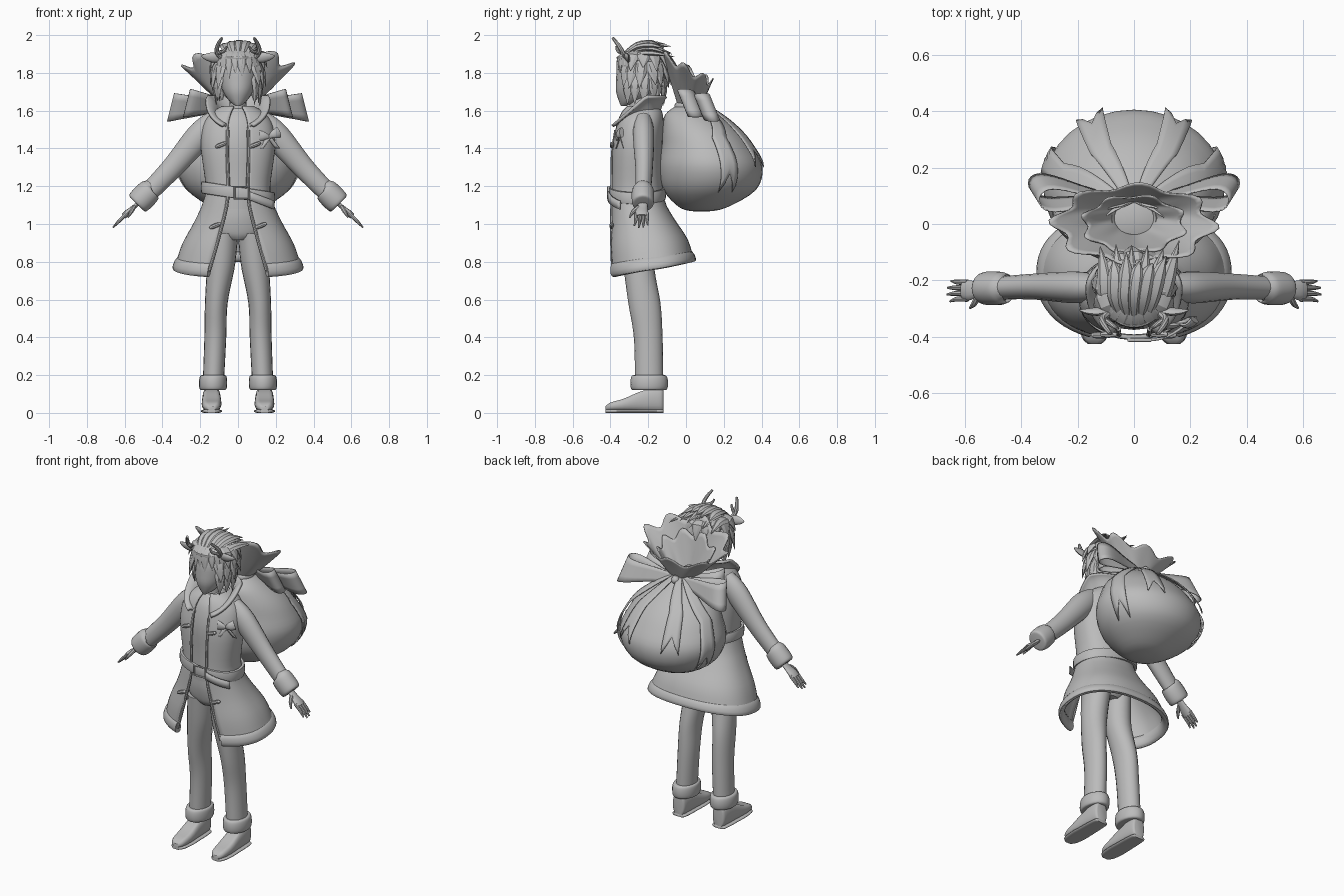
import bpy, bmesh, math, random
from math import sin, cos, pi
from mathutils import Vector

random.seed(4)
if "Cube" in bpy.data.objects:
    bpy.data.objects.remove(bpy.data.objects["Cube"])

grey = bpy.data.materials.new("plain_grey")
grey.use_nodes = True
grey.diffuse_color = (0.5, 0.5, 0.5, 1)
grey.node_tree.nodes["Principled BSDF"].inputs["Base Color"].default_value = grey.diffuse_color
SIDES = (("left", 1), ("right", -1))


def surf(name, f, nu, nv, close_u=False, close_v=False, cap=False, solid=0, angle=40):
    """Build a surface from f(u, v) with u and v from 0 to 1."""
    bm = bmesh.new()
    ru, rv = nu + (not close_u), nv + (not close_v)
    grid = [[bm.verts.new(f(i / nu, j / nv)) for j in range(rv)] for i in range(ru)]
    for i in range(nu):
        for j in range(nv):
            a, b = (i + 1) % ru, (j + 1) % rv
            bm.faces.new((grid[i][j], grid[a][j], grid[a][b], grid[i][b]))
    bmesh.ops.remove_doubles(bm, verts=bm.verts, dist=0.0001)
    if cap:
        bmesh.ops.holes_fill(bm, edges=bm.edges, sides=0)
    bmesh.ops.recalc_face_normals(bm, faces=bm.faces)
    mesh = bpy.data.meshes.new(name)
    bm.to_mesh(mesh)
    bm.free()
    mesh.materials.append(grey)
    ob = bpy.data.objects.new(name, mesh)
    bpy.context.collection.objects.link(ob)
    bpy.ops.object.select_all(action='DESELECT')
    ob.select_set(True)
    bpy.context.view_layer.objects.active = ob
    bpy.ops.object.shade_smooth_by_angle(angle=math.radians(angle))
    if solid:
        mod = ob.modifiers.new("thickness", 'SOLIDIFY')
        mod.thickness, mod.offset = solid, 0


def spline(keys, t):
    """Smooth interpolation through evenly spaced keys."""
    x = min(max(t, 0), 1) * (len(keys) - 1)
    i = min(int(x), len(keys) - 2)
    w = x - i
    p = [Vector(keys[min(max(k, 0), len(keys) - 1)]) for k in range(i - 1, i + 3)]
    return p[1] + 0.5 * w * (p[2] - p[0] + w * (2 * p[0] - 5 * p[1] + 4 * p[2] - p[3]
                             + w * (3 * (p[1] - p[2]) + p[3] - p[0])))


def power(x, e):
    return math.copysign(abs(x) ** e, x)


def loft(name, keys, n=20, steps=18):
    """Stack ellipses given as (z, x, y, x radius, y radius)."""
    def f(u, v):
        z, x, y, rx, ry = spline(keys, u)
        return x + rx * sin(2 * pi * v), y - ry * cos(2 * pi * v), z
    surf(name, f, steps, n, close_v=True, cap=True)


def tube(name, keys, n=10, steps=8, flat=1.0, ref=(0.03, 1, 0.02), angle=40):
    """Sweep an ellipse, flattened along ref, through (x, y, z, radius) keys."""
    def f(u, v):
        t = (spline(keys, u + 0.02) - spline(keys, u - 0.02)).xyz.normalized()
        a = t.cross(Vector(ref)).normalized()
        k = spline(keys, u)
        return k.xyz + k.w * (a * cos(2 * pi * v) + t.cross(a) * flat * sin(2 * pi * v))
    surf(name, f, steps, n, close_v=True, cap=True, angle=angle)


# Legs, trouser cuffs and shoes
def shoe_part(name, s, keys, grow, low, high):
    def f(u, v):
        y, w, h = spline(keys, u)
        z = low + (min(h, high) - low) * min(max(0.5 + 0.6 * sin(2 * pi * v), 0), 1)
        return s * 0.14 + (w + grow) * power(cos(2 * pi * v), .6), y, z
    surf(name, f, 16, 24, close_v=True, cap=True)


SHOE = [(-.425, .02, .035), (-.4, .042, .055), (-.33, .052, .075), (-.25, .05, .11),
        (-.18, .048, .13), (-.13, .042, .13), (-.12, .03, .12)]
for side, s in SIDES:
    loft(side + "_trouser_leg", [(.17, s * .13, -.195, .056, .075), (.4, s * .12, -.2, .058, .076),
         (.58, s * .115, -.22, .06, .085), (.78, s * .09, -.25, .074, .082), (.95, s * .075, -.25, .076, .1)])
    loft(side + "_trouser_cuff", [(.12, s * .132, -.195, .05, .07), (.125, s * .132, -.195, .07, .094),
         (.16, s * .132, -.195, .075, .1), (.195, s * .131, -.195, .069, .092), (.2, s * .13, -.195, .05, .07)])
    shoe_part(side + "_shoe", s, SHOE, 0, .015, 1)
    shoe_part(side + "_sole", s, SHOE, .004, 0, .018)
loft("hips", [(.915, 0, -.25, .07, .08), (.95, 0, -.25, .145, .1), (1.03, 0, -.255, .15, .11), (1.12, 0, -.255, .14, .11)])
loft("shirt", [(1.08, 0, -.255, .14, .112), (1.25, 0, -.26, .14, .11), (1.42, 0, -.26, .16, .115),
     (1.54, 0, -.25, .14, .1), (1.6, 0, -.24, .075, .07), (1.62, 0, -.24, .05, .05)])

# Coat, described as rings of (z, y, x radius, y radius) from hem to neck
COAT = [(.715, -.18, .335, .22), (.86, -.2, .292, .205), (1, -.23, .225, .165), (1.12, -.255, .178, .138),
        (1.2, -.26, .165, .13), (1.4, -.26, .19, .128), (1.52, -.245, .18, .12), (1.585, -.235, .135, .105),
        (1.62, -.23, .08, .08)]


def coat_point(t, phi, off=0.0):
    z, y, rx, ry = spline(COAT, t)
    lift = .085 * max(0, 1 - t * 3) * (1 - cos(phi)) / 2
    return Vector(((rx + off) * power(sin(phi), .88), y - (ry + off) * power(cos(phi), .85), z + lift))


def around(t, v):
    gap = max(.29, .45 - .5 * t) - .06 * t
    return gap + v * (2 * pi - 2 * gap)


surf("coat", lambda u, v: coat_point(u, around(u, v)), 32, 48, solid=.012)
surf("hem_trim", lambda u, v: coat_point(.036 + .036 * sin(2 * pi * v), around(.03, u), .018 * cos(2 * pi * v)),
     48, 12, close_v=True, cap=True)


def collar(u, v):
    phi = .5 + v * (2 * pi - 1)
    rise = min(1, sin(phi / 2) * 1.3) ** 2
    y = -.235 - (.085 + .045 * u) * cos(phi)
    z = 1.48 + .09 * rise + u * (.02 + .085 * rise) + .02 * sin(pi * u)
    return (.095 + .075 * u) * sin(phi), y - .045 * (1 - rise), z


surf("collar", collar, 8, 40, solid=.016)
for side, s in SIDES:
    edge = [(*coat_point(t, s * around(t, 0), .003), .009) for t in (.04, .2, .4, .6, .72)]
    tube(side + "_front_edging", edge, 8, 16, ref=(1, .1, 0))
    for t in (.24, .64):
        p = coat_point(t, s * (around(t, 0) + .15), .015)
        tube(side + "_toggle", [(*(p + Vector((d * .03, 0, d * .012))), r) for d, r in
             ((-1, .004), (-.6, .011), (.6, .011), (1, .004))], 8, 6)


# Belt, buckle and loose belt end
def belt(u, v):
    a, w = 2 * pi * u, 2 * pi * v
    grow = .01 * power(cos(w), .5)
    x = (.186 + grow) * sin(a)
    return x, -.258 - (.143 + grow) * power(cos(a), .85), 1.165 - .15 * x + .032 * power(sin(w), .5)


def buckle(u, v):
    a, w = 2 * pi * u + pi / 4, 2 * pi * v
    r = .055 + .007 * cos(w)
    return .02 + r * cos(a), -.411 + .007 * sin(w), 1.165 + .8 * r * sin(a)


surf("belt", belt, 48, 12, close_u=True, close_v=True)
surf("buckle", buckle, 4, 8, close_u=True, close_v=True)
surf("belt_end", lambda u, v: (.06 + .13 * u, -.41 + .06 * u * u, 1.15 - .05 * u + .045 * (v - .5)), 8, 2, solid=.01)

# Sleeves, cuffs and hands
for side, s in SIDES:
    tube(side + "_sleeve", [(s * .12, -.225, 1.55, .055), (s * .2, -.225, 1.47, .071), (s * .35, -.222, 1.295, .058),
         (s * .5, -.228, 1.14, .05)], 18, 14, flat=.8)
    tube(side + "_sleeve_cuff", [(s * .458, -.228, 1.185, .045), (s * .464, -.228, 1.18, .062), (s * .495, -.228, 1.147, .067),
         (s * .53, -.228, 1.112, .063), (s * .536, -.228, 1.106, .045)], 18, 16, flat=.9)
    tube(side + "_palm", [(s * .51, -.228, 1.13, .024), (s * .55, -.23, 1.09, .026), (s * .585, -.235, 1.06, .036),
         (s * .605, -.235, 1.04, .034)], 12, 8, flat=.45, ref=(s, 0, 1))
    for i in range(4):
        y, reach = -.206 - .02 * i, (.05, .062, .064, .054)[i]
        tube(side + "_finger", [(s * .59, y, 1.055, .01), (s * (.6 + reach / 2), y, 1.045 - reach / 2, .009),
             (s * (.598 + reach), y - .004 * (i - 1), 1.045 - reach, .004)], 8, 6)
    tube(side + "_thumb", [(s * .55, -.25, 1.09, .012), (s * .565, -.28, 1.065, .011), (s * .582, -.298, 1.035, .004)], 8, 6,
         ref=(1, 0, 0))

# Chest bow
for s in (-1, 1):
    tube("chest_bow_loop", [(.165, -.355, 1.46, .008), (.165 + s * .025, -.36, 1.47 + s * .005, .022),
         (.165 + s * .05, -.35 + s * .01, 1.475 + s * .01, .03)], 10, 6, flat=.5, ref=(0, 1, 0))
    surf("chest_bow_tail", lambda u, v: (.165 + s * .045 * u + .025 * (v - .5), -.35 + s * .02 * u, 1.46 - .06 * u), 4, 2, solid=.006)

# Neck, head and scalp
loft("neck", [(1.56, 0, -.245, .06, .06), (1.62, 0, -.25, .045, .05), (1.72, 0, -.25, .045, .05)])
loft("head", [(1.625, 0, -.33, .012, .014), (1.65, 0, -.3, .045, .055), (1.7, 0, -.27, .08, .1),
     (1.76, 0, -.252, .098, .118), (1.82, 0, -.245, .1, .12), (1.88, 0, -.24, .08, .1), (1.92, 0, -.24, .02, .03)])
surf("scalp", lambda u, v: (.112 * sin(pi * u) * sin(2 * pi * v), -.218 + .128 * sin(pi * u) * cos(2 * pi * v),
     1.82 + .122 * cos(pi * u)), 12, 20, close_v=True)

# Hair rows: name, count, first and last angle, then (radius, z) of root, middle and tip, and lock width
ROWS = [("nape_lock", 13, .95, 5.33, (.09, 1.82), (.122, 1.74), (.115, 1.64), .034),
        ("side_lock", 13, .8, 5.48, (.09, 1.88), (.13, 1.82), (.15, 1.72), .036),
        ("back_lock", 9, 1.2, 5.08, (.06, 1.91), (.125, 1.89), (.155, 1.81), .038),
        ("fringe_lock", 9, -.85, .85, (.06, 1.92), (.122, 1.88), (.134, 1.78), .026)]
for name, count, first, last, root, mid, tip, width in ROWS:
    for i in range(count):
        a = first + (last - first) * i / (count - 1)
        longer, turn = random.uniform(-.018, .018), random.uniform(-.14, .14)
        path = [(r * sin(a + b), -.232 - r * cos(a + b), z, w * width) for (r, z), b, w in
                ((root, 0, .8), (mid, turn / 2, 1), ((tip[0], tip[1] + longer), turn, .03))]
        tube(name, path, 6, 6, flat=.4, ref=(sin(a), -cos(a), .3), angle=30)

# Long locks swept from the forehead over the crown
for layer, count, reach in ((0, 6, .13), (.022, 5, .08)):
    for i in range(count):
        x = (i / (count - 1) - .5) * (.2 - 3 * layer)
        side_drop = 3.5 * x * x
        far = reach + random.uniform(-.02, .02)
        tube("swept_lock", [(x * .7, -.325, 1.885 + layer - side_drop, .014), (x, -.26, 1.93 + layer - side_drop, .026),
             (x * 1.15 + .01, -.18, 1.94 + layer - side_drop, .026),
             (x * 1.4 + .02, -.2 + far, 1.925 + 1.5 * layer - side_drop + random.uniform(-.02, .02), .001)],
             6, 9, flat=.5, ref=(2 * x, .05, 1), angle=30)

# Headband with antlers and ears
surf("headband", lambda u, v: ((.116 + .007 * cos(2 * pi * v)) * sin(2 * pi * u),
     -.235 - (.126 + .007 * cos(2 * pi * v)) * cos(2 * pi * u), 1.87 + .008 * sin(2 * pi * v) + .01 * cos(2 * pi * u)),
     32, 8, close_u=True, close_v=True)
for side, s in SIDES:
    tube(side + "_antler", [(s * .08, -.31, 1.87, .013), (s * .112, -.335, 1.91, .012), (s * .105, -.36, 1.95, .011),
         (s * .085, -.388, 1.985, .007)], 8, 10)
    tube(side + "_antler_branch", [(s * .11, -.335, 1.905, .009), (s * .075, -.36, 1.915, .009), (s * .06, -.37, 1.94, .005)], 8, 6)
    tube(side + "_ear", [(s * .08, -.3, 1.865, .012), (s * .125, -.31, 1.88, .028), (s * .17, -.31, 1.885, .018),
         (s * .195, -.305, 1.89, .002)], 10, 8, flat=.5, ref=(0, 1, .3))

# Sack with gathered neck, and the two flared ruffles above it
SACK = [(1.065, 0, .08, .02, .02), (1.085, 0, .09, .13, .12), (1.18, 0, .125, .27, .245), (1.3, 0, .13, .322, .275),
        (1.41, 0, .11, .29, .24), (1.5, 0, .075, .235, .2), (1.58, 0, .03, .15, .14), (1.63, 0, .02, .07, .065)]
loft("sack", SACK, 32, 28)


def ruffle(size, phase):
    def f(u, v):
        a = 2 * pi * v
        wave = u * cos(8 * a + phase)
        r = u * size * (1 + .13 * wave)
        front = max(0, -sin(a)) ** 4
        return ((.06 + .215 * r) * cos(a), .02 - .02 * u + (.055 + .08 * r) * sin(a),
                1.61 + u * size ** .5 * (.215 - .075 * sin(a) + .03 * front) + .022 * wave)
    return f


surf("sack_ruffle", ruffle(1, .6), 10, 64, close_v=True, solid=.006)
surf("inner_sack_ruffle", ruffle(.55, 2.5), 8, 64, close_v=True, solid=.006)

# Ribbon: neck band, knot, bow loops and tails laid over the sack
tube("ribbon_knot", [(0, .1, 1.6, .012), (0, .105, 1.625, .026), (0, .1, 1.65, .012)], 10, 8, ref=(1, 0, 0))
surf("ribbon_band", lambda u, v: ((.078 + .01 * cos(2 * pi * v)) * sin(2 * pi * u),
     .02 + (.072 + .01 * cos(2 * pi * v)) * cos(2 * pi * u), 1.622 + .02 * sin(2 * pi * v)), 28, 8, close_u=True, close_v=True)


def bow_loop(s, reach, back, rise, tall):
    def f(u, v):
        out = sin(pi * u) ** .8
        w = (v - .5) * (.03 + tall * out)
        return s * (reach * out - .25 * w), .085 + back * out + .05 * sin(2 * pi * u) * out - .4 * w, 1.625 + rise * out + w
    return f


def tail(angle, length):
    def f(u, v):
        across = 2 * v - 1
        z, x, y, rx, ry = spline(SACK, 1 - u * (length - .12 * (1 - abs(across))))
        a = angle * (.5 + .5 * min(1, u * 2)) + across * (.18 - .02 * u)
        return (rx + .01) * sin(a), y + (ry + .01) * cos(a) + .012 * u, z + .008
    return f


for side, s in SIDES:
    surf(side + "_bow_loop", bow_loop(s, .355, .03, -.008, .12), 24, 4, solid=.005)
    surf(side + "_inner_bow_loop", bow_loop(s, .27, -.07, .015, .12), 24, 4, solid=.005)
    surf(side + "_back_tail", tail(s * .5, .58), 16, 4, solid=.006)
    surf(side + "_side_tail", tail(s * 1.25, .74), 16, 4, solid=.006)
